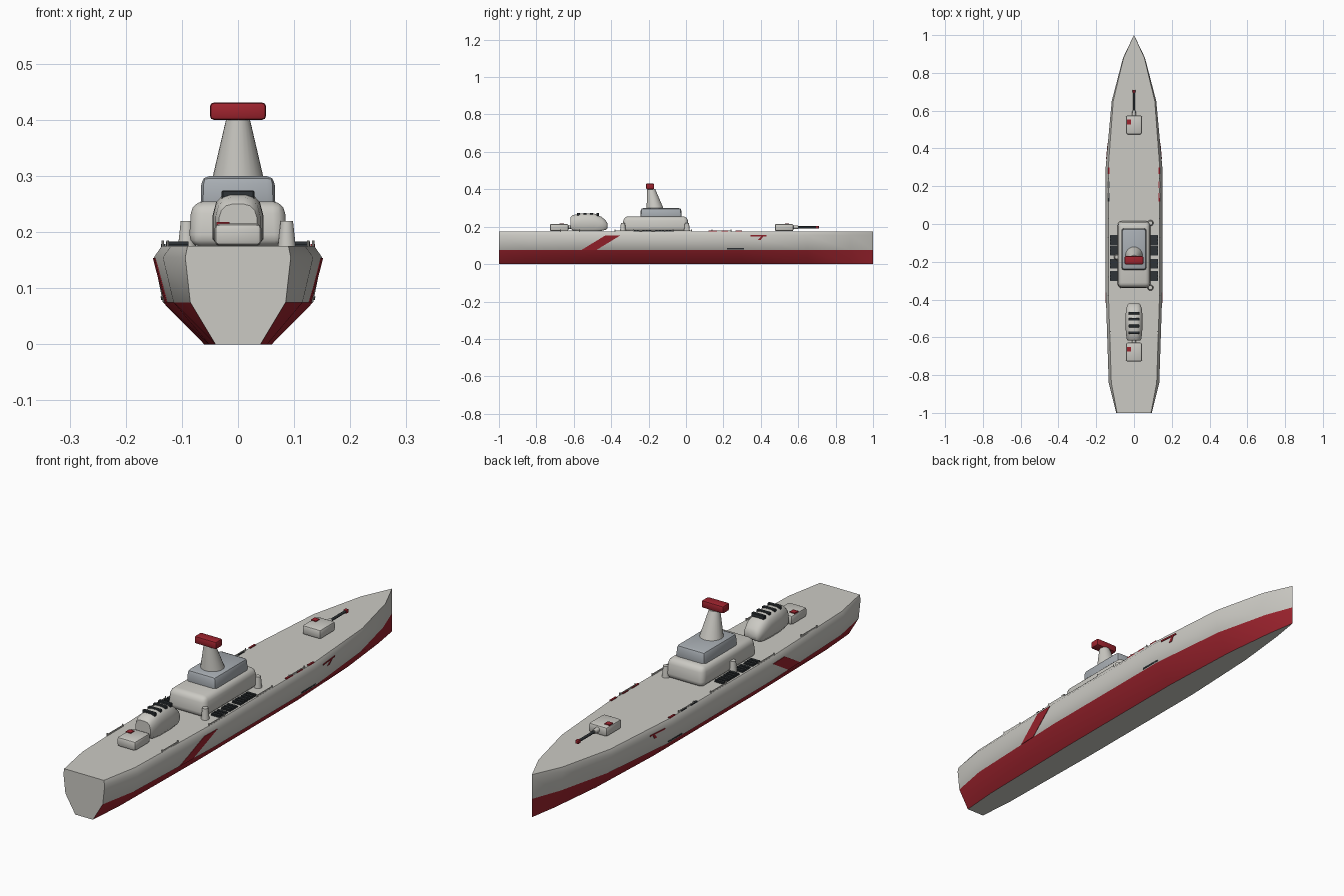
import bpy, bmesh, math
from mathutils import Vector

if "Cube" in bpy.data.objects:
    bpy.data.objects.remove(bpy.data.objects["Cube"])


def material(name, rgb):
    m = bpy.data.materials.new(name)
    m.diffuse_color = (*rgb, 1)
    m.use_nodes = True
    m.node_tree.nodes["Principled BSDF"].inputs["Base Color"].default_value = m.diffuse_color
    return m


BEIGE = material("warm_grey", (0.60, 0.59, 0.55))
RED = material("deep_red", (0.34, 0.017, 0.027))
GREY = material("blue_grey", (0.39, 0.42, 0.45))
DARK = material("charcoal", (0.028, 0.034, 0.038))
DECK = 0.175


def finish(name, bm, mats, angle=35):
    bmesh.ops.recalc_face_normals(bm, faces=bm.faces)
    me = bpy.data.meshes.new(name)
    bm.to_mesh(me)
    bm.free()
    ob = bpy.data.objects.new(name, me)
    bpy.context.collection.objects.link(ob)
    for m in mats:
        me.materials.append(m)
    bpy.ops.object.select_all(action='DESELECT')
    ob.select_set(True)
    bpy.context.view_layer.objects.active = ob
    bpy.ops.object.shade_smooth_by_angle(angle=math.radians(angle))
    return ob


def box(name, x, y, z, mat, bevel=0, taper=1, seg=2):
    """Box from (min, max) ranges, optionally tapered and rounded."""
    bm = bmesh.new()
    bmesh.ops.create_cube(bm, size=1)
    for v in bm.verts:
        k = taper if v.co.z > 0 else 1
        v.co = Vector(((x[0] + x[1]) / 2 + v.co.x * k * (x[1] - x[0]),
                       (y[0] + y[1]) / 2 + v.co.y * k * (y[1] - y[0]),
                       (z[0] + z[1]) / 2 + v.co.z * (z[1] - z[0])))
    if bevel:
        bmesh.ops.bevel(bm, geom=bm.edges[:], offset=bevel, segments=seg,
                        profile=0.5, affect='EDGES', clamp_overlap=True)
    return finish(name, bm, [mat])


def cone(name, p0, p1, r0, r1, mat, n=20, flat=False):
    """Round part between two points; flat keeps the end rings horizontal."""
    bm = bmesh.new()
    p0, p1 = Vector(p0), Vector(p1)
    q = (p1 - p0).to_track_quat('Z', 'Y')
    rings = []
    for p, r in ((p0, r0), (p1, r1)):
        ring = []
        for i in range(n):
            a = 2 * math.pi * i / n
            d = Vector((r * math.cos(a), r * math.sin(a), 0))
            ring.append(bm.verts.new(p + (d if flat else q @ d)))
        rings.append(ring)
    for i in range(n):
        j = (i + 1) % n
        bm.faces.new((rings[0][i], rings[0][j], rings[1][j], rings[1][i]))
    bm.faces.new(rings[0])
    bm.faces.new(rings[1])
    return finish(name, bm, [mat])


# Hull stations: y, then half widths at deck, knuckle, waterline, bottom
LEVELS = (DECK, 0.155, 0.075, 0.0)
STATIONS = [(-1, .09, .094, .085, .04), (-.84, .12, .134, .115, .052),
            (-.35, .136, .15, .134, .06), (.3, .136, .15, .134, .06),
            (.65, .11, .118, .100, .045), (.88, .055, .058, .045, .02),
            (1, .0005, .0005, .0005, .0005)]


def hull_x(y, z):
    """Half width of the hull at a given length and height."""
    for a, b in zip(STATIONS, STATIONS[1:]):
        if y <= b[0]:
            t = (y - a[0]) / (b[0] - a[0])
            w = [p + (q - p) * t for p, q in zip(a[1:], b[1:])]
            break
    for i in range(3):
        if z >= LEVELS[i + 1]:
            t = (z - LEVELS[i + 1]) / (LEVELS[i] - LEVELS[i + 1])
            return w[i + 1] + (w[i] - w[i + 1]) * t
    return w[3]


# Hull: lofted sections, red between bottom and waterline
bm = bmesh.new()
rings = []
for s in STATIONS:
    right = [bm.verts.new((w, s[0], z)) for w, z in zip(s[1:], LEVELS)]
    left = [bm.verts.new((-w, s[0], z)) for w, z in zip(s[1:], LEVELS)]
    rings.append(right + left[::-1])
for a, b in zip(rings, rings[1:]):
    for i in range(8):
        j = (i + 1) % 8
        f = bm.faces.new((a[i], a[j], b[j], b[i]))
        f.material_index = 1 if i in (2, 4) else 0
bm.faces.new(rings[0])
bm.faces.new(rings[-1])
for e in bm.edges:
    if all(v.co.z < 0.001 for v in e.verts):
        e.smooth = False
finish("hull", bm, [BEIGE, RED], 50)


def side_plate(name, side, corners, mat, n=6):
    """Thin plate that follows the hull side, from four (y, z) corners."""
    bm = bmesh.new()
    (b0, b1, t1, t0) = [Vector(c) for c in corners]
    layers = []
    for off in (-0.002, 0.002):
        layers.append([[], []])
        for k in range(n + 1):
            for c, (p, q) in enumerate(((b0, t0), (b1, t1))):
                yz = p.lerp(q, k / n)
                layers[-1][c].append(bm.verts.new(
                    (side * (hull_x(yz.x, yz.y) + off), yz.x, yz.y)))
    (i0, i1), (o0, o1) = layers
    loop = [i0, i1, o1, o0]
    for k in range(n):
        for a in range(4):
            p, q = loop[a], loop[(a + 1) % 4]
            bm.faces.new((p[k], q[k], q[k + 1], p[k + 1]))
    bm.faces.new([c[0] for c in loop])
    bm.faces.new([c[n] for c in loop])
    finish(name, bm, [mat])


for side, tag in ((1, "right"), (-1, "left")):
    # Slanted stripe and small hull side markings
    side_plate("hull_stripe_" + tag, side,
               ((-.56, .075), (-.48, .075), (-.35, .154), (-.43, .154)), RED)
    side_plate("side_mark_" + tag, side,
               ((.345, .149), (.43, .149), (.43, .155), (.345, .155)), RED, 1)
    side_plate("side_tick_" + tag, side,
               ((.385, .130), (.40, .130), (.415, .150), (.405, .150)), RED, 1)
    side_plate("waterline_mark_" + tag, side,
               ((.22, .079), (.31, .079), (.31, .085), (.22, .085)), DARK, 1)
    # Coloured deck edge plates
    for i, (y0, y1) in enumerate(((.265, .30), (.19, .225), (.12, .165))):
        x = sorted((side * .129, side * .137))
        box(f"deck_edge_mark_{tag}_{i}", x, (y0, y1), (.172, .1785),
            DARK if side < 0 and i else RED)
    # Low rail segments with end posts
    for i, y in enumerate((-.62, -.33, -.02, .19)):
        xr = side * (hull_x(y, DECK) - .002)
        box(f"rail_{tag}_{i}", (xr - .0015, xr + .0015), (y - .05, y + .05),
            (.174, .181), BEIGE)
        for k in (-.05, .05):
            cone(f"rail_post_{tag}_{i}", (xr, y + k, .174), (xr, y + k, .185),
                 .0025, .0025, BEIGE, 8)
    # Slatted launcher panels beside the superstructure
    for i, y in enumerate((-.085, -.14, -.21, -.275)):
        x = sorted((side * .088, side * .128))
        box(f"launcher_panel_{tag}_{i}", x, (y - .026, y + .026),
            (.173, .179), DARK)
        for k in (-.017, 0, .017):
            box(f"launcher_slat_{tag}_{i}", x, (y + k - .005, y + k + .005),
                (.178, .183), DARK)

# Superstructure, bridge, mast and radar bar
box("superstructure", (-.088, .088), (-.343, .018), (.174, .255), BEIGE,
    .022, .94, 3)
box("bridge", (-.067, .067), (-.245, -.022), (.235, .30), GREY, .014, .97)
cone("mast", (0, -.165, .295), (0, -.186, .402), .046, .021, BEIGE, 24, True)
box("radar_bar", (-.05, .05), (-.214, -.170), (.40, .431), RED, .007)

# Conical deck posts
for i, (x, y) in enumerate(((.087, .005), (.087, -.337), (-.091, -.175))):
    cone(f"deck_post_{i}", (x, y, .174), (x, y, .22), .016, .011, BEIGE)

# Gun turrets; the aft one has only a short stub
for tag, y, tip in (("fore", .475, .71), ("aft", -.728, None)):
    box("turret_" + tag, (-.042, .042), (y, y + .10), (.176, .215), BEIGE,
        .009)
    box("turret_plate_" + tag, (-.038, -.015), (y + .053, y + .077),
        (.212, .218), RED)
    cone("barrel_collar_" + tag, (0, y + .09, .197), (0, y + .125, .197),
         .011, .009, BEIGE, 12)
    if tip:
        cone("barrel", (0, y + .12, .197), (0, tip - .015, .197), .0055,
             .0055, DARK, 12)
        box("muzzle", (-.007, .007), (tip - .016, tip), (.19, .204), RED,
            .002)

# Rounded aft housing: arch sections lofted along the length
bm = bmesh.new()
rings = []
for y, w, z0, z1 in ((-.618, .034, .190, .250), (-.605, .040, .180, .262),
                     (-.56, .044, .176, .271), (-.49, .045, .176, .270),
                     (-.45, .042, .178, .252), (-.428, .035, .184, .232),
                     (-.42, .026, .190, .218)):
    h = z1 - z0
    half = ((.8, 0), (1, .12), (1, .58), (.87, .82), (.62, .95), (.3, 1))
    pts = list(half) + [(-x, z) for x, z in reversed(half)]
    rings.append([bm.verts.new((x * w, y, z0 + z * h)) for x, z in pts])
for a, b in zip(rings, rings[1:]):
    for i in range(12):
        j = (i + 1) % 12
        bm.faces.new((a[i], a[j], b[j], b[i]))
bm.faces.new(rings[0])
bm.faces.new(rings[-1])
finish("aft_housing", bm, [BEIGE], 45)

# Dark slats across the housing roof
for i, y in enumerate((-.575, -.54, -.505, -.472)):
    box(f"roof_slat_{i}", (-.029, .029), (y - .007, y + .007),
        (.258, .274), DARK, .002, 1, 1)
